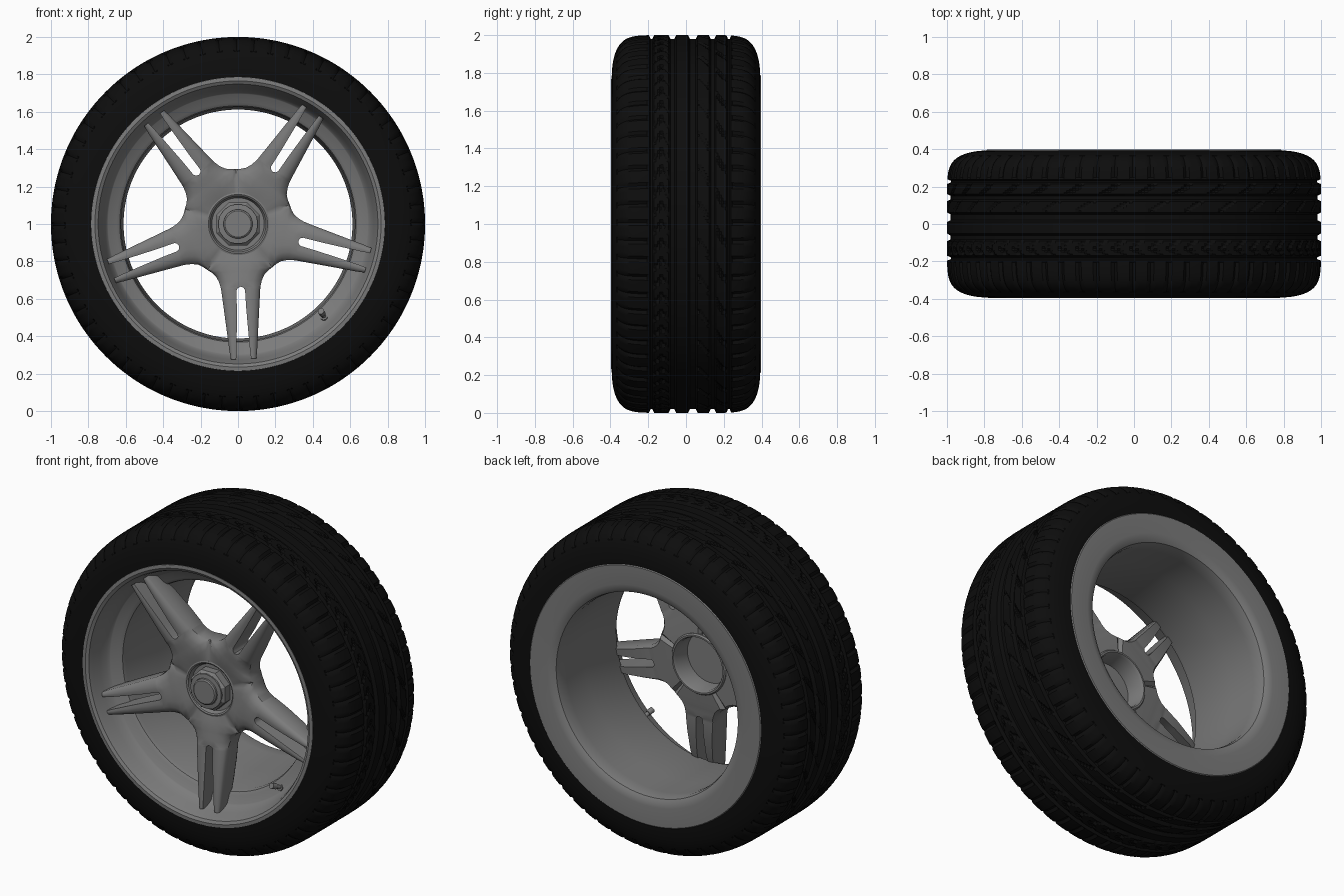
import bpy, bmesh
from math import sin, cos, pi, tan, radians, atan2, hypot
from mathutils import Vector, Matrix

if "Cube" in bpy.data.objects:
    bpy.data.objects.remove(bpy.data.objects["Cube"])


def material(name, value):
    m = bpy.data.materials.new(name)
    m.use_nodes = True
    m.diffuse_color = (value, value, value, 1)
    m.node_tree.nodes["Principled BSDF"].inputs["Base Color"].default_value = m.diffuse_color
    return m


rubber = material("black rubber", 0.004)
alloy = material("grey alloy", 0.2)


def finish(name, bm, mat, angle=35):
    bmesh.ops.remove_doubles(bm, verts=bm.verts, dist=0.0005)
    bmesh.ops.recalc_face_normals(bm, faces=bm.faces)
    mesh = bpy.data.meshes.new(name)
    bm.to_mesh(mesh)
    bm.free()
    mesh.materials.append(mat)
    ob = bpy.data.objects.new(name, mesh)
    bpy.context.collection.objects.link(ob)
    bpy.ops.object.select_all(action='DESELECT')
    ob.select_set(True)
    bpy.context.view_layer.objects.active = ob
    bpy.ops.object.shade_smooth_by_angle(angle=radians(angle))
    return ob


def lathe(name, profile, segments, mat, depth=None, closed=False, angle=35):
    """Spin (radius, y) points round the axle; depth(y, i) carves grooves."""
    bm = bmesh.new()
    rings = []
    for r, y in profile:
        ring = []
        for i in range(segments):
            t = 2 * pi * (i + 0.5) / segments
            q = r - (depth(y, i) if depth else 0)
            ring.append(bm.verts.new((q * cos(t), y, 1 + q * sin(t))))
        rings.append(ring)
    pairs = list(zip(rings, rings[1:]))
    if closed:
        pairs.append((rings[-1], rings[0]))
    for a, b in pairs:
        for i in range(segments):
            j = (i + 1) % segments
            bm.faces.new((a[i], a[j], b[j], b[i]))
    return finish(name, bm, mat, angle)


# Tyre: rounded section with ring grooves, shoulder slots and slanted cuts
HALF = 0.393
RING_GROOVES = ((-0.186, 0.009), (-0.07, 0.018), (0.037, 0.018), (0.14, 0.016), (0.226, 0.009))


def tread(y, i):
    if any(abs(y - c) < w for c, w in RING_GROOVES):
        return 0.02
    if 0.24 < abs(y) < 0.365 or -0.24 < y < -0.2:
        return 0.012 if i % 6 == 0 else 0
    if -0.17 < y < -0.09:
        return 0.012 if (i + round(abs(y + 0.13) * 80)) % 6 == 0 else 0
    if 0.06 < y < 0.22:
        return 0.012 if (i + round(y * 90)) % 12 == 0 else 0
    return 0


tyre_profile = []
ROWS = 120
for k in range(ROWS + 1):
    y = HALF * sin(pi * (k / ROWS - 0.5))
    tyre_profile.append((0.78 + 0.22 * max(0, 1 - abs(y / HALF) ** 8) ** 0.5, y))
lathe("tyre", tyre_profile, 384, rubber, tread)

# Rim: front lip, stepped seat, barrel and wide rear flange
lathe("rim", [
    (0.78, -0.36), (0.792, -0.385), (0.785, -0.394), (0.765, -0.396), (0.748, -0.386),
    (0.738, -0.36), (0.725, -0.31), (0.71, -0.27), (0.7, -0.255), (0.695, -0.25),
    (0.65, -0.235), (0.632, -0.222), (0.625, -0.2), (0.625, 0.1), (0.612, 0.3),
    (0.612, 0.35), (0.62, 0.38), (0.64, 0.393), (0.67, 0.398), (0.785, 0.398),
    (0.793, 0.39), (0.78, 0.36), (0.66, 0.3), (0.66, -0.18), (0.74, -0.26)],
    128, alloy, closed=True)

# Hub with a front well and a hollow back
lathe("hub", [
    (0, -0.245), (0.14, -0.245), (0.15, -0.27), (0.158, -0.275), (0.168, -0.272),
    (0.172, -0.2), (0.185, -0.125), (0.178, -0.115), (0.168, -0.115), (0.16, -0.13),
    (0.155, -0.235), (0, -0.235)], 64, alloy)
lathe("hub_nut", [(0.125, -0.24), (0.125, -0.292), (0.108, -0.308), (0, -0.308)],
      8, alloy, angle=20)
lathe("nut_collar", [(0.105, -0.3), (0.105, -0.313), (0.08, -0.316)], 48, alloy)
lathe("hub_cap", [(0.078, -0.3), (0.078, -0.325), (0.07, -0.331), (0, -0.331)], 48, alloy)

# Twin spokes: loft half a pair along its length, then mirror and repeat.
# Station: distance out, inner edge, outer edge, front y, edge drop, back y
T = tan(pi / 5)
STATIONS = [
    (0.165, 0, 0.165 * T, -0.272, 0, -0.125),
    (0.2, 0, 0.2 * T, -0.283, 0.018, -0.13),
    (0.239, 0, 0.239 * T, -0.29, 0.04, -0.135),
    (0.255, 0, 0.15, -0.292, 0.042, -0.137),
    (0.275, 0, 0.13, -0.295, 0.042, -0.14),
    (0.305, 0, 0.115, -0.3, 0.04, -0.145),
    (0.335, 0, 0.107, -0.303, 0.036, -0.147),
    (0.342, 0.016, 0.106, -0.304, 0.035, -0.15),
    (0.355, 0.023, 0.104, -0.305, 0.033, -0.15),
    (0.45, 0.025, 0.095, -0.315, 0.027, -0.16),
    (0.58, 0.031, 0.083, -0.326, 0.022, -0.185),
    (0.68, 0.036, 0.074, -0.333, 0.018, -0.22),
    (0.722, 0.04, 0.068, -0.334, 0.014, -0.24)]


def section(n, u, vin, vout, front, drop, back):
    w = vout - vin
    pts = [(vin, front + (0.004 if vin else 0)), (vin + 0.3 * w, front),
           (vin + 0.62 * w, front + 0.15 * drop), (vin + 0.86 * w, front + 0.5 * drop),
           (vout, front + drop), (vout, back - 0.02), (vin + 0.85 * w, back),
           (vin + 0.4 * w, back), (vin, back)]
    out = []
    for v, y in pts:
        s = 0.165 / hypot(u, v) if n == 0 else 1   # round inner end meets the hub
        out.append((u * s, v * s, y))
    return out


def on_seam(face):
    """Faces buried between mirrored halves or neighbouring pairs."""
    vs = [v.co for v in face.verts]
    return (all(abs(c.y) < 1e-4 for c in vs)
            or all(abs(atan2(c.y, c.x) - pi / 5) < 1e-3 for c in vs))


half = bmesh.new()
loops = [[half.verts.new(p) for p in section(n, *s)] for n, s in enumerate(STATIONS)]
for a, b in zip(loops, loops[1:]):
    for i in range(len(a)):
        j = (i + 1) % len(a)
        half.faces.new((a[i], a[j], b[j], b[i]))
half.faces.new(loops[-1])
bmesh.ops.delete(half, geom=[f for f in half.faces if on_seam(f)], context='FACES')

spokes = bmesh.new()
for k in range(5):
    t = radians(-87.6 + 72 * k)
    out, side = Vector((cos(t), 0, sin(t))), Vector((-sin(t), 0, cos(t)))
    for sign in (1, -1):
        new = {v: spokes.verts.new(out * v.co.x + side * v.co.y * sign
                                   + Vector((0, v.co.z, 1))) for v in half.verts}
        for f in half.faces:
            spokes.faces.new([new[v] for v in f.verts])
half.free()
finish("twin_spokes", spokes, alloy, 40)


# Valve stem on the rim seat
def rod(name, start, end, radius):
    a, b = Vector(start), Vector(end)
    bm = bmesh.new()
    turn = (b - a).to_track_quat('Z', 'Y').to_matrix().to_4x4()
    bmesh.ops.create_cone(bm, cap_ends=True, segments=16, radius1=radius, radius2=radius,
                          depth=(b - a).length, matrix=Matrix.Translation((a + b) / 2) @ turn)
    finish(name, bm, alloy)


rod("valve_stem", (0.465, -0.22, 0.495), (0.445, -0.3, 0.53), 0.012)
rod("valve_base", (0.466, -0.22, 0.493), (0.459, -0.25, 0.506), 0.02)
rod("valve_cap", (0.451, -0.275, 0.52), (0.443, -0.307, 0.534), 0.017)
